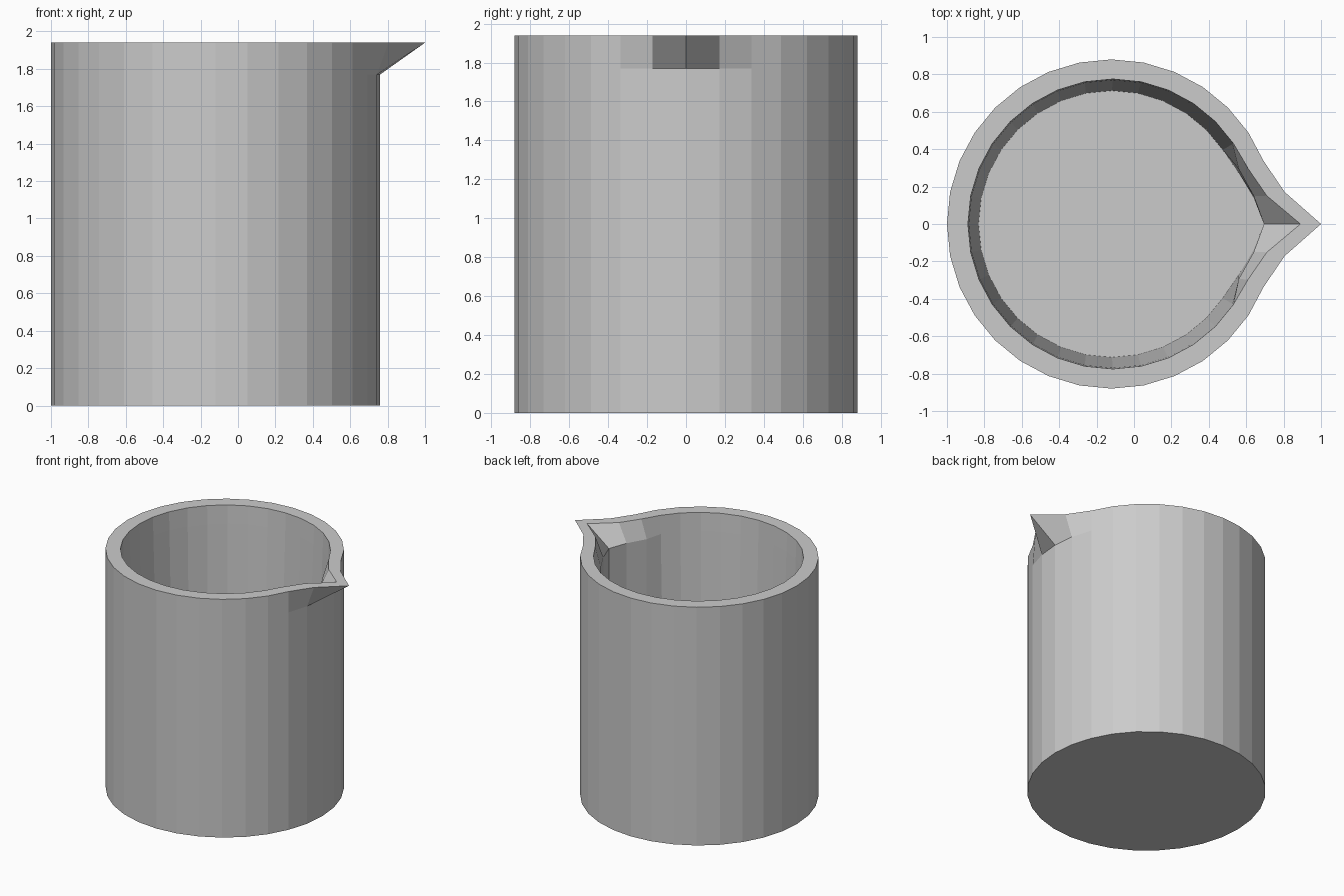
import bpy, bmesh
from math import cos, sin, pi

if "Cube" in bpy.data.objects:
    bpy.data.objects.remove(bpy.data.objects["Cube"])

N = 32            # sides of the beaker
CX = -0.12        # cylinder axis; the spout fills the rest of the length
TOP, LIP, FLOOR = 1.94, 1.77, 0.11


def ring(bm, cx, r, z, pulled):
    """Circle of vertices; 'pulled' gives new x for spout vertices by step from +x."""
    verts = []
    for i in range(N):
        a = 2 * pi * i / N
        step = min(i, N - i)
        x = pulled.get(step, cx + r * cos(a))
        verts.append(bm.verts.new((x, r * sin(a), z)))
    return verts


bm = bmesh.new()
inner = {0: 0.695, 1: 0.64, 2: 0.56}
rings = [
    # outer wall, lip start, and rim with the spout pulled out
    ring(bm, CX, 0.88, 0, {}),
    ring(bm, CX, 0.88, LIP, {}),
    ring(bm, CX, 0.88, TOP, {0: 1.0, 1: 0.805}),
    # inner rim, spout channel and tapered inside wall
    ring(bm, -0.113, 0.775, TOP, {0: 0.89, 1: 0.71, 2: 0.61}),
    ring(bm, -0.113, 0.769, LIP + 0.02, inner),
    ring(bm, -0.118, 0.713, FLOOR, inner),
]
for lo, hi in zip(rings, rings[1:]):
    for i in range(N):
        j = (i + 1) % N
        bm.faces.new((lo[i], lo[j], hi[j], hi[i]))

# underside and inside floor
bm.faces.new(rings[0][::-1])
bm.faces.new(rings[-1])
bmesh.ops.recalc_face_normals(bm, faces=bm.faces)

mesh = bpy.data.meshes.new("beaker")
bm.to_mesh(mesh)
bm.free()
bpy.context.collection.objects.link(bpy.data.objects.new("beaker", mesh))
